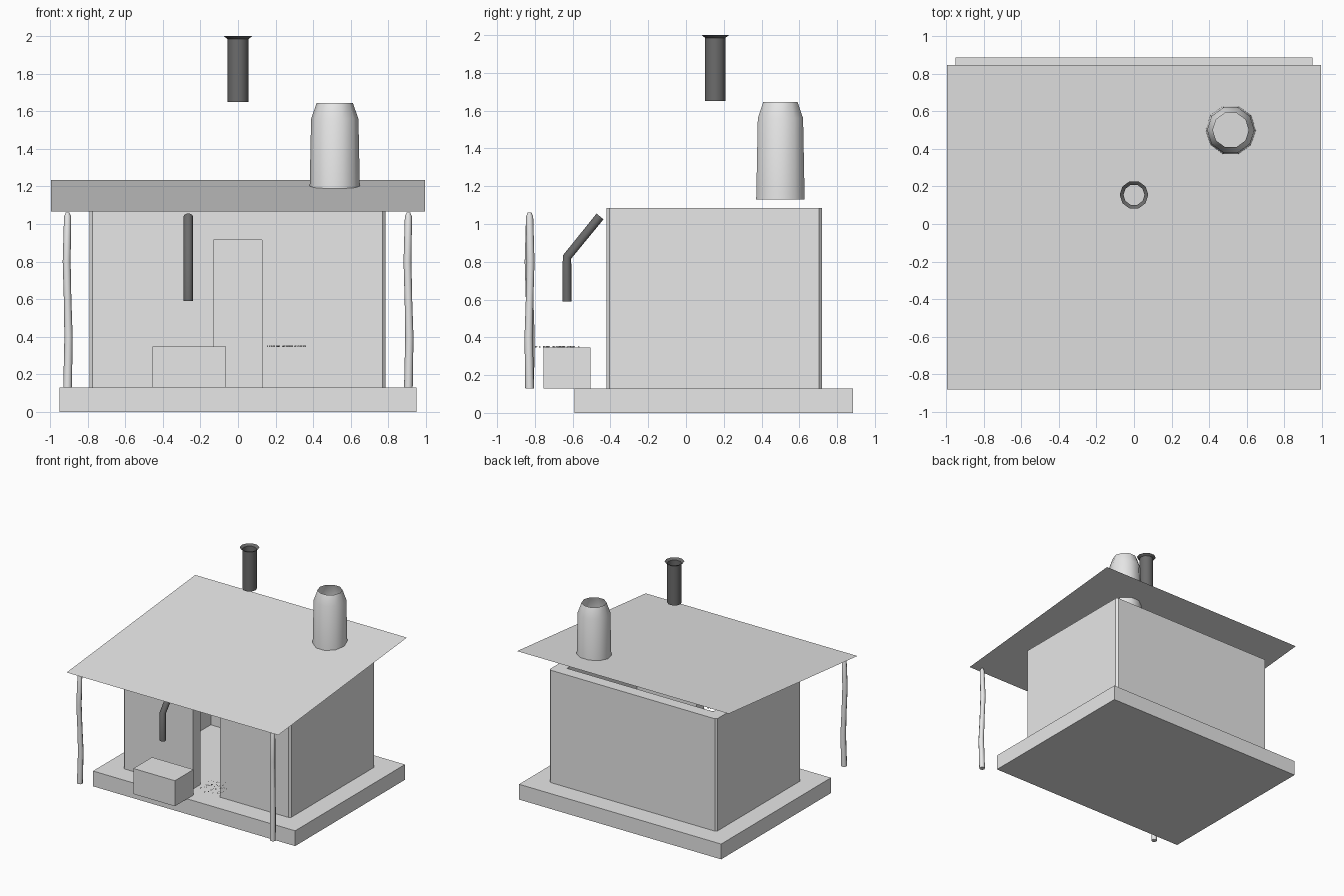
import bpy, bmesh, math, random
from mathutils import Vector

if "Cube" in bpy.data.objects:
    bpy.data.objects.remove(bpy.data.objects["Cube"])


def material(name, value):
    mat = bpy.data.materials.new(name)
    mat.use_nodes = True
    colour = (value, value, value, 1)
    mat.diffuse_color = colour
    mat.node_tree.nodes["Principled BSDF"].inputs["Base Color"].default_value = colour
    return mat


plain = material("plain grey", 0.8)
dark = material("dark metal", 0.15)


def finish(bm, name, mat, smooth=False):
    mesh = bpy.data.meshes.new(name)
    bm.to_mesh(mesh)
    bm.free()
    mesh.materials.append(mat)
    for poly in mesh.polygons:
        poly.use_smooth = smooth
    obj = bpy.data.objects.new(name, mesh)
    bpy.context.collection.objects.link(obj)
    return obj


def box(name, lo, hi, mat=plain, bevel=0):
    bm = bmesh.new()
    bmesh.ops.create_cube(bm, size=1)
    for v in bm.verts:
        v.co = [(a + b) / 2 + c * (b - a) for a, b, c in zip(lo, hi, v.co)]
    if bevel:  # bevel the upright edges only
        upright = [e for e in bm.edges if abs(e.verts[0].co.z - e.verts[1].co.z) > 0.1]
        bmesh.ops.bevel(bm, geom=upright, offset=bevel, segments=1, affect="EDGES")
    return finish(bm, name, mat)


def tube(name, rings, sides, mat, capped=True):
    """Skin rings of (centre, radius, tilt about x)."""
    bm = bmesh.new()
    loops = []
    for centre, radius, tilt in rings:
        loop = []
        for i in range(sides):
            a = math.tau * i / sides
            y = math.sin(a) * radius
            offset = Vector((math.cos(a) * radius, y * math.cos(tilt), y * math.sin(tilt)))
            loop.append(bm.verts.new(Vector(centre) + offset))
        loops.append(loop)
    for low, high in zip(loops, loops[1:]):
        for i in range(sides):
            j = (i + 1) % sides
            bm.faces.new((low[i], low[j], high[j], high[i]))
    if capped:
        bm.faces.new(loops[0][::-1])
        bm.faces.new(loops[-1])
    obj = finish(bm, name, mat, True)
    bpy.ops.object.select_all(action="DESELECT")
    obj.select_set(True)
    bpy.context.view_layer.objects.active = obj
    bpy.ops.object.shade_smooth_by_angle(angle=math.radians(50))
    return obj


# Foundation and bench
box("foundation", (-0.95, -0.59, 0), (0.95, 0.885, 0.13))
box("bench", (-0.455, -0.755, 0.13), (-0.065, -0.505, 0.347))

# Open-topped walls with a doorway
walls = box("walls", (-0.79, -0.42, 0.13), (0.785, 0.72, 1.085), bevel=0.015)
cutters = [
    box("room_cutter", (-0.69, -0.32, 0), (0.685, 0.62, 1.3)),
    box("door_cutter", (-0.13, -0.6, 0), (0.127, -0.2, 0.915)),
]
bpy.context.view_layer.objects.active = walls
for cutter in cutters:
    mod = walls.modifiers.new("cut", "BOOLEAN")
    mod.operation = "DIFFERENCE"
    mod.solver = "EXACT"
    mod.object = cutter
    bpy.ops.object.modifier_apply(modifier=mod.name)
    bpy.data.objects.remove(cutter)

# Thin sloping roof
bm = bmesh.new()
corners = [(-0.995, -0.88, 1.066), (0.995, -0.88, 1.066), (0.995, 0.847, 1.235), (-0.995, 0.847, 1.235)]
bm.faces.new([bm.verts.new(c) for c in corners])
finish(bm, "roof", plain)

# Slightly crooked porch posts
for side, label in ((1, "left"), (-1, "right")):
    bends = [(0.13, 0, 0.023), (0.4, -0.005, 0.022), (0.6, 0, 0.02), (0.8, 0.005, 0.021),
             (1.04, 0, 0.019), (1.06, 0, 0.01)]
    tube(label + "_post", [((side * 0.907 - bend, -0.828 + side * bend, z), r, 0) for z, bend, r in bends], 8, plain)

# Bent spout, stove pipe and chimney
tube("spout", [((-0.265, -0.63, 0.59), 0.025, 0), ((-0.265, -0.63, 0.825), 0.025, -0.35),
               ((-0.265, -0.455, 1.04), 0.025, -0.69)], 10, dark)


def lathe(name, x, y, profile, mat):
    tube(name, [((x, y, z), r, 0) for r, z in profile], 10, mat, False)


lathe("stove_pipe", 0, 0.155, [(0.056, 1.65), (0.056, 1.985), (0.076, 2)], dark)
lathe("chimney", 0.515, 0.5, [(0.135, 1.13), (0.134, 1.17), (0.126, 1.56), (0.096, 1.645)], plain)

# Loose grains scattered beside the bench
random.seed(4)
bm = bmesh.new()
for _ in range(50):
    a, d = random.uniform(0, math.tau), 0.12 * math.sqrt(random.random())
    grain = bmesh.ops.create_icosphere(bm, subdivisions=1, radius=0.004)["verts"]
    bmesh.ops.translate(bm, verts=grain, vec=(0.255 + d * math.cos(a), -0.68 + d * math.sin(a), 0.35))
finish(bm, "grains", plain)
